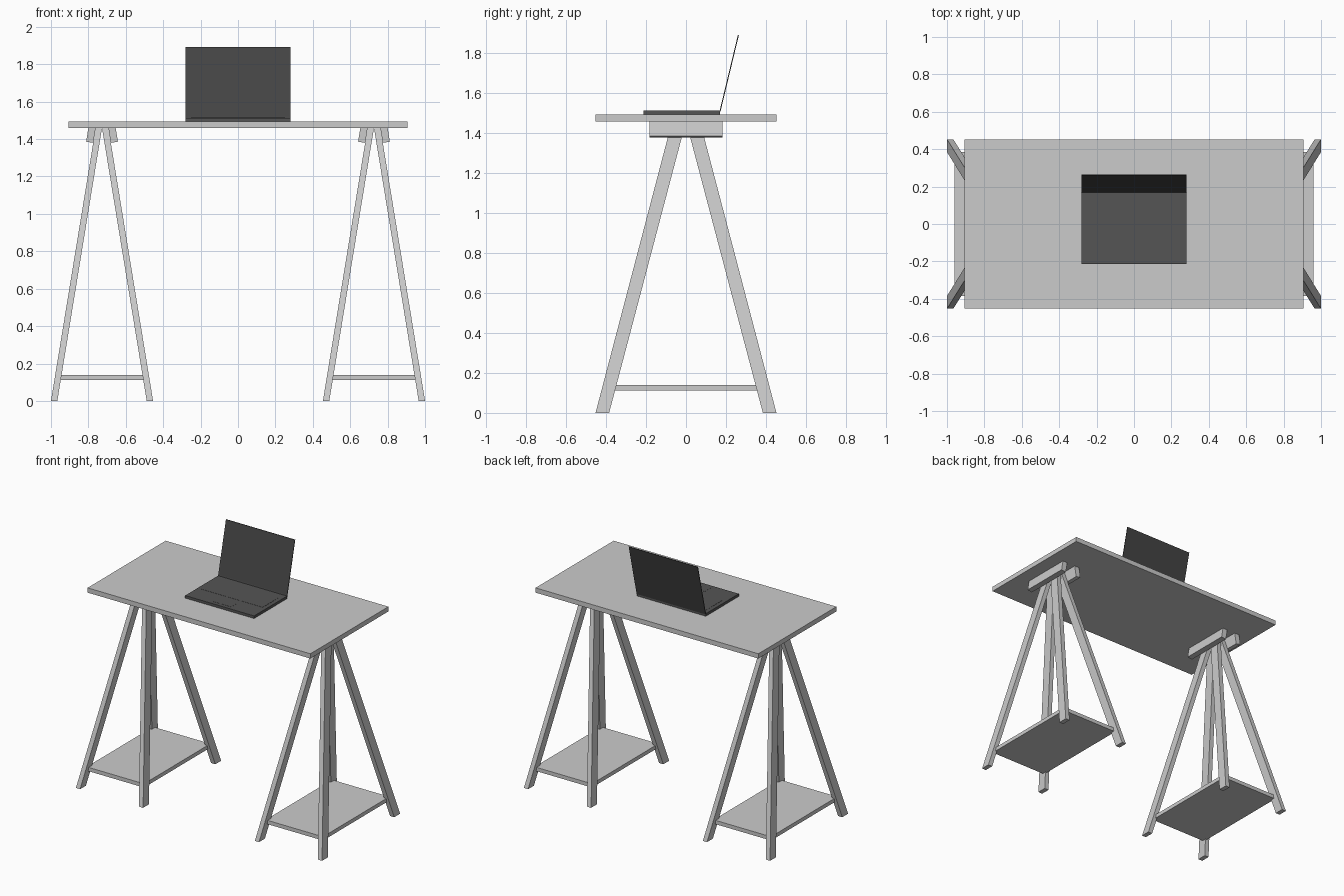
import bpy, bmesh, math
from mathutils import Matrix

if "Cube" in bpy.data.objects:
    bpy.data.objects.remove(bpy.data.objects["Cube"])

TRESTLE_X = 0.727
TOP_Z = 1.46


def material(name, value):
    m = bpy.data.materials.new(name)
    m.diffuse_color = (value, value, value, 1)
    m.use_nodes = True
    m.node_tree.nodes["Principled BSDF"].inputs["Base Color"].default_value = m.diffuse_color
    return m


def loft(name, lower, upper, location=(0, 0, 0), mirror=None, mat=None):
    """Solid between two matching loops of points."""
    bm = bmesh.new()
    a = [bm.verts.new(p) for p in lower]
    b = [bm.verts.new(p) for p in upper]
    n = len(a)
    bm.faces.new(a[::-1])
    bm.faces.new(b)
    for i in range(n):
        j = (i + 1) % n
        bm.faces.new((a[i], a[j], b[j], b[i]))
    bmesh.ops.recalc_face_normals(bm, faces=bm.faces)
    me = bpy.data.meshes.new(name)
    bm.to_mesh(me)
    bm.free()
    ob = bpy.data.objects.new(name, me)
    bpy.context.collection.objects.link(ob)
    ob.location = location
    if mat:
        me.materials.append(mat)
    if mirror:
        mod = ob.modifiers.new("Mirror", 'MIRROR')
        mod.use_axis = mirror
        mod.use_mirror_merge = False
    return ob


def rect(x0, x1, y0, y1, z):
    return [(x0, y0, z), (x1, y0, z), (x1, y1, z), (x0, y1, z)]


def box(name, x0, x1, y0, y1, z0, z1, **kw):
    return loft(name, rect(x0, x1, y0, y1, z0), rect(x0, x1, y0, y1, z1), **kw)


def recess(ob, axis_min, margin, depth):
    """Inset the face on top of the part and sink it."""
    bm = bmesh.new()
    bm.from_mesh(ob.data)
    bm.faces.ensure_lookup_table()
    face = max(bm.faces, key=lambda f: f.normal.dot(axis_min))
    normal = face.normal.copy()
    bmesh.ops.inset_region(bm, faces=[face], thickness=margin)
    bmesh.ops.translate(bm, verts=face.verts, vec=-normal * depth)
    bm.to_mesh(ob.data)
    bm.free()


# Table top
box("table_top", -0.905, 0.905, -0.453, 0.453, TOP_Z, 1.495)

# Two trestles: four splayed legs, two tilted rails and a shelf each
for side, x in (("left", -TRESTLE_X), ("right", TRESTLE_X)):
    at = (x, 0, 0)
    loft(side + "_trestle_legs",
         rect(0.239, 0.273, 0.385, 0.453, 0),
         rect(0.0, 0.034, 0.0, 0.070, TOP_Z),
         location=at, mirror=(True, True, False))
    profile = [(0.047, 1.38), (0.085, 1.386), (0.073, TOP_Z), (0.034, TOP_Z)]
    loft(side + "_trestle_rails",
         [(px, -0.184, pz) for px, pz in profile],
         [(px, 0.184, pz) for px, pz in profile],
         location=at, mirror=(True, False, False))
    box(side + "_trestle_shelf", -0.233, 0.233, -0.385, 0.385, 0.112, 0.14,
        location=at)

# Laptop base, keyboard panel and touchpad
dark = material("dark_grey", 0.09)
darker = material("screen_grey", 0.06)
box("laptop_base", -0.28, 0.28, -0.213, 0.17, 1.495, 1.514, mat=dark)
box("laptop_keyboard", -0.25, 0.25, -0.07, 0.13, 1.512, 1.515, mat=dark)
box("laptop_touchpad", -0.075, 0.075, -0.185, -0.11, 1.512, 1.515, mat=dark)

# Laptop lid, leaning back from the hinge, with a sunken display
lid = box("laptop_lid", -0.28, 0.28, 0.0, 0.005, 0.0, 0.393,
          location=(0, 0.168, 1.511), mat=darker)
from mathutils import Vector
recess(lid, Vector((0, -1, 0)), 0.016, 0.001)
lid.rotation_euler.x = -math.atan2(0.092, 0.382)
